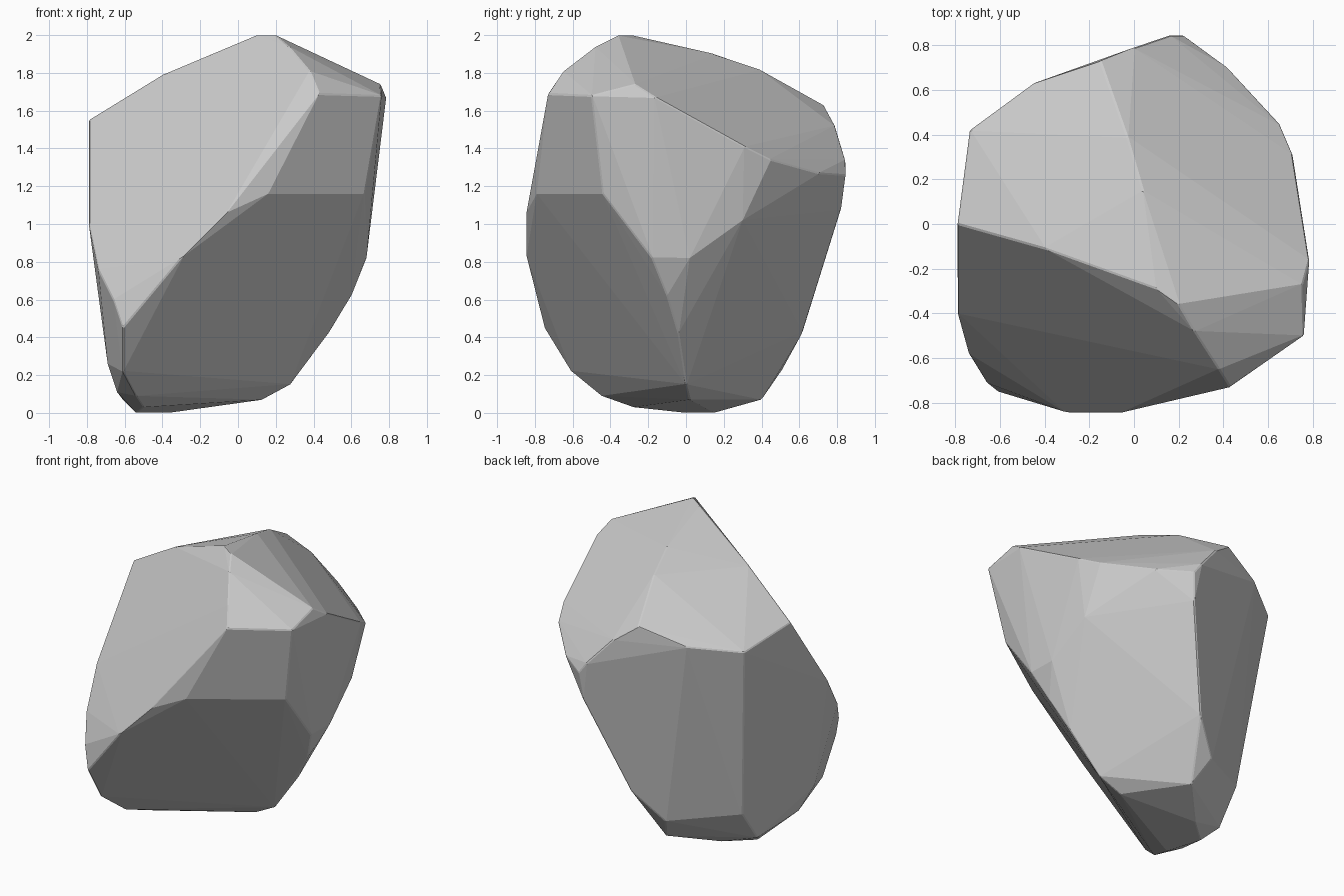
import bpy, bmesh, math

# Corner points of the chipped boulder, grouped by zone
crown = [(0.1, -0.29, 2.0), (0.2, -0.36, 2.0), (0.27, -0.48, 1.94), (0.38, -0.65, 1.81),
         (0.43, -0.73, 1.69), (0.76, -0.5, 1.68), (0.785, -0.16, 1.67), (0.755, -0.27, 1.74),
         (-0.03, 0.39, 1.82), (0.04, 0.15, 1.9)]
rim = [(-0.79, 0.0, 1.55), (-0.4, -0.11, 1.79), (-0.735, 0.42, 1.49), (-0.45, 0.63, 1.53),
       (-0.15, 0.73, 1.63), (0.0, 0.79, 1.52), (0.16, 0.845, 1.34), (0.22, 0.845, 1.26),
       (0.42, 0.7, 1.27), (0.65, 0.45, 1.34), (0.71, 0.31, 1.41)]
front = [(-0.06, -0.845, 1.06), (-0.3, -0.845, 0.82), (-0.79, -0.4, 1.0), (-0.74, -0.58, 0.76),
         (-0.66, -0.71, 0.6), (-0.61, -0.75, 0.45), (0.16, -0.79, 1.16), (0.67, -0.44, 1.16)]
flank = [(0.68, -0.18, 0.82), (0.6, -0.1, 0.62), (0.48, -0.04, 0.42), (0.68, 0.02, 0.82),
         (0.65, 0.3, 1.02), (0.2, 0.82, 1.07), (-0.02, 0.62, 0.43), (-0.61, 0.26, 0.29),
         (-0.69, -0.4, 0.26)]
foot = [(0.28, 0.0, 0.15), (0.13, 0.02, 0.07), (-0.61, -0.61, 0.22), (-0.54, -0.45, 0.09),
        (-0.5, -0.28, 0.03), (-0.2, 0.51, 0.23), (-0.13, 0.4, 0.07), (-0.61, 0.1, 0.07),
        (-0.64, -0.3, 0.11), (-0.54, 0.0, 0.0), (-0.37, 0.15, 0.0)]

# Wrap the corners in one faceted shell and merge nearly flat facets
bm = bmesh.new()
for p in crown + rim + front + flank + foot:
    bm.verts.new(p)
bmesh.ops.convex_hull(bm, input=bm.verts)
loose = [v for v in bm.verts if not v.link_faces]
bmesh.ops.delete(bm, geom=loose, context='VERTS')
bmesh.ops.dissolve_limit(bm, angle_limit=math.radians(2), verts=bm.verts, edges=bm.edges)
bmesh.ops.recalc_face_normals(bm, faces=bm.faces)

mesh = bpy.data.meshes.new("boulder")
bm.to_mesh(mesh)
bm.free()
boulder = bpy.data.objects.new("boulder", mesh)
bpy.context.collection.objects.link(boulder)

# Slightly worn edges
worn = boulder.modifiers.new("worn_edges", 'BEVEL')
worn.width = 0.006
worn.segments = 1
worn.limit_method = 'ANGLE'
worn.angle_limit = math.radians(30)
